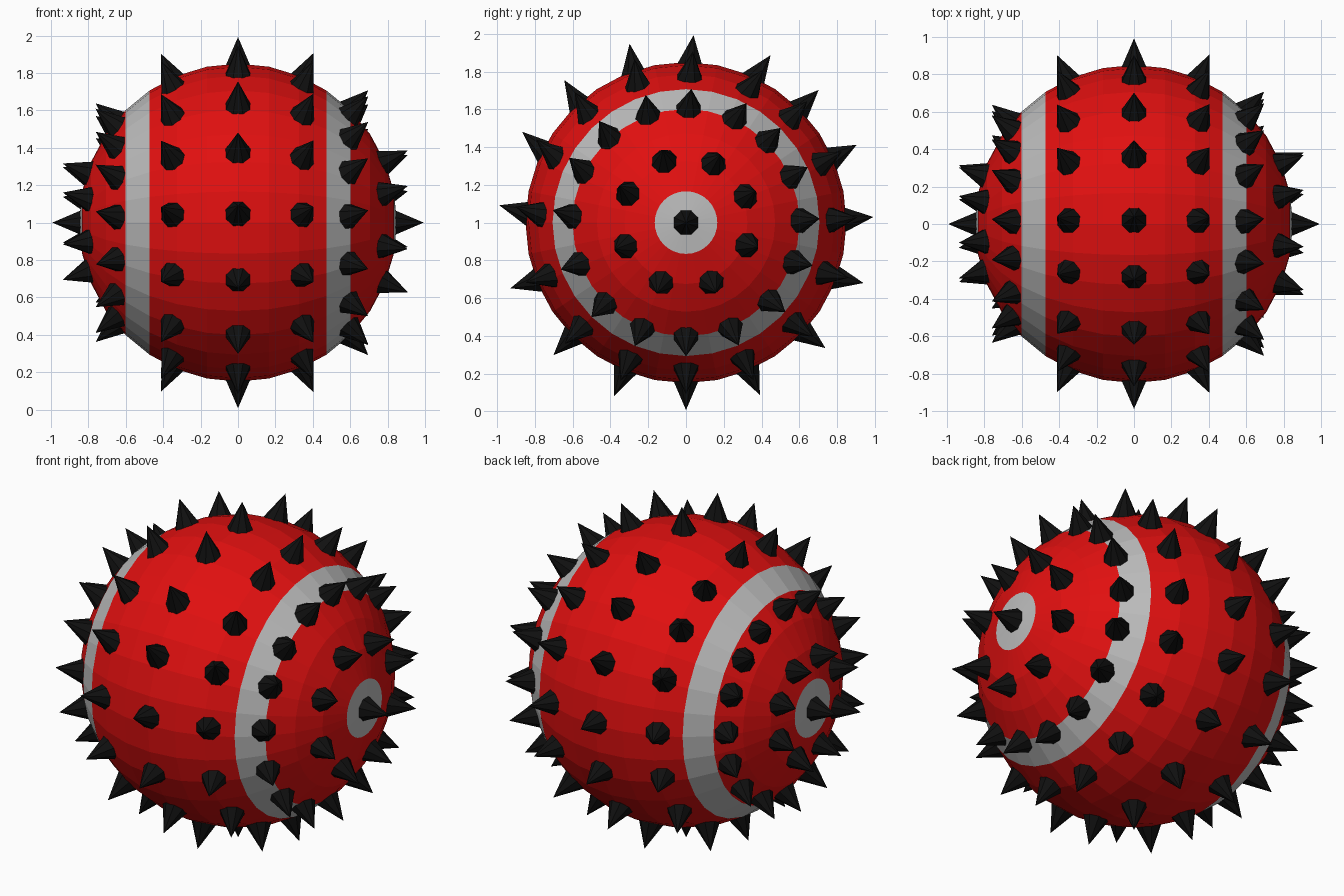
import bpy, bmesh
from math import sin, cos, radians
from mathutils import Vector, Matrix

if "Cube" in bpy.data.objects:
    bpy.data.objects.remove(bpy.data.objects["Cube"])

R, TIP, CENTRE = 0.85, 0.993, Vector((0, 0, 1))


def material(name, rgb):
    m = bpy.data.materials.new(name)
    m.diffuse_color = (*rgb, 1)
    m.use_nodes = True
    m.node_tree.nodes["Principled BSDF"].inputs["Base Color"].default_value = m.diffuse_color
    return m


def add_object(name, bm, *mats):
    mesh = bpy.data.meshes.new(name)
    bm.to_mesh(mesh)
    bm.free()
    for m in mats:
        mesh.materials.append(m)
    ob = bpy.data.objects.new(name, mesh)
    ob.location = CENTRE
    bpy.context.collection.objects.link(ob)


red = material("red", (0.75, 0.005, 0.005))
pale = material("pale_grey", (0.5, 0.5, 0.5))
black = material("black", (0.005, 0.005, 0.005))

# Ball with its poles on the x axis, pale hubs and pale bands
bm = bmesh.new()
bmesh.ops.create_uvsphere(bm, u_segments=32, v_segments=16, radius=R,
                          matrix=Matrix.Rotation(radians(90), 4, 'Y'))
for f in bm.faces:
    x = abs(f.calc_center_median().x) / R
    hub = len(f.verts) == 3
    band = cos(radians(56.25)) < x < cos(radians(45))
    f.material_index = 1 if hub or band else 0
add_object("ball", bm, red, pale)

# Spikes: rings around the x axis, each leaning a little around the ring
LEAN = [1.7, 2, 0, -4.3, -2.3, -5, -4.5, -6.5, -5.3, -2, 0, 0, 0, 0.7, 3, 3.7]
# (degrees from the +x pole, index step, first index)
RINGS = [(0, 16, 0), (24, 2, 1), (45.5, 1, 0), (66, 1, 0), (90, 1, 0),
         (114.5, 1, 0), (140, 1, 0), (160.5, 2, 1), (180, 16, 0)]


def direction(polar, around):
    p, a = radians(polar), radians(around)
    return Vector((cos(p), sin(p) * cos(a), sin(p) * sin(a)))


def add_spike(bm, base_dir, tip_dir, sides=8, radius=0.08):
    turn = base_dir.to_track_quat('Z', 'Y')
    ring = []
    for i in range(sides):
        a = radians(360 * (i + 0.5) / sides)
        ring.append(bm.verts.new(base_dir * 0.82 + turn @ Vector((radius * cos(a), radius * sin(a), 0))))
    tip = bm.verts.new(tip_dir * TIP)
    for i in range(sides):
        bm.faces.new((ring[i], ring[(i + 1) % sides], tip))
    bm.faces.new(ring[::-1])


bm = bmesh.new()
for polar, step, first in RINGS:
    for i in range(first, 16, step):
        around = i * 22.5
        add_spike(bm, direction(polar, around + LEAN[i] * 0.5),
                  direction(polar, around + LEAN[i]))
add_object("spikes", bm, black)
